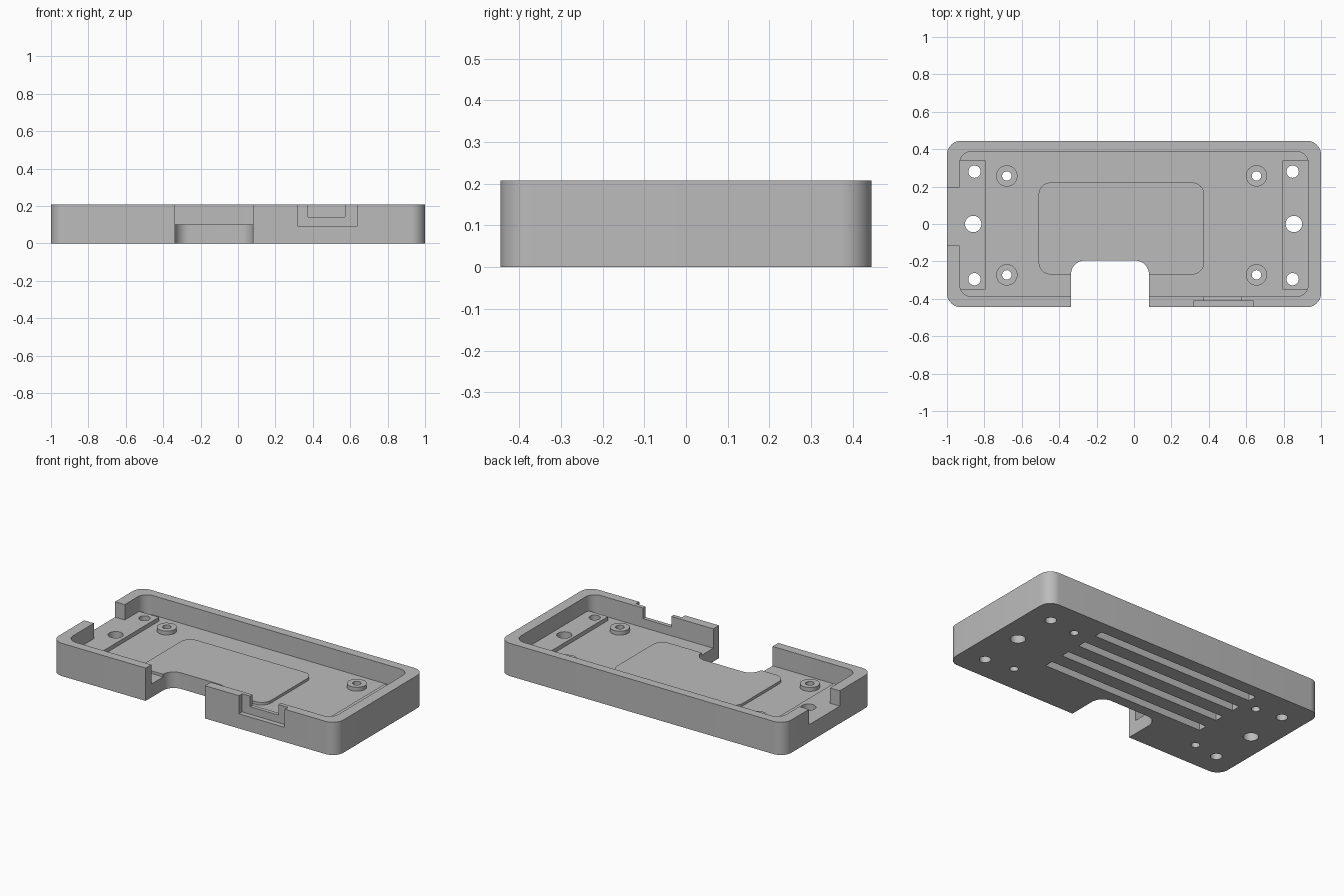
import bpy, bmesh, math

if "Cube" in bpy.data.objects:
    bpy.data.objects.remove(bpy.data.objects["Cube"])

metal = bpy.data.materials.new("plain grey")
metal.diffuse_color = (0.5, 0.5, 0.5, 1)
metal.use_nodes = True
metal.node_tree.nodes["Principled BSDF"].inputs["Base Color"].default_value = metal.diffuse_color


def prism(name, pts, z0, z1):
    """Extrude a closed outline from z0 to z1."""
    bm = bmesh.new()
    face = bm.faces.new([bm.verts.new((x, y, z0)) for x, y in pts])
    ext = bmesh.ops.extrude_face_region(bm, geom=[face])
    for v in ext["geom"]:
        if isinstance(v, bmesh.types.BMVert):
            v.co.z = z1
    bmesh.ops.recalc_face_normals(bm, faces=bm.faces)
    me = bpy.data.meshes.new(name)
    bm.to_mesh(me)
    bm.free()
    me.materials.append(metal)
    ob = bpy.data.objects.new(name, me)
    bpy.context.collection.objects.link(ob)
    return ob


def block(name, x0, x1, y0, y1, z0, z1, r=0.0, steps=10):
    """Box with optional rounded vertical corners."""
    if r == 0:
        return prism(name, [(x0, y0), (x1, y0), (x1, y1), (x0, y1)], z0, z1)
    pts = []
    centres = [(x1 - r, y1 - r), (x0 + r, y1 - r), (x0 + r, y0 + r), (x1 - r, y0 + r)]
    for q, (cx, cy) in enumerate(centres):
        for i in range(steps + 1):
            a = math.pi / 2 * (q + i / steps)
            pts.append((cx + r * math.cos(a), cy + r * math.sin(a)))
    return prism(name, pts, z0, z1)


def disc(name, x, y, r, z0, z1, n=32):
    return prism(name, [(x + r * math.cos(2 * math.pi * i / n),
                         y + r * math.sin(2 * math.pi * i / n)) for i in range(n)], z0, z1)


def combine(target, tool, op):
    """Apply a boolean and discard the helper."""
    tool.hide_render = True
    mod = target.modifiers.new("bool", 'BOOLEAN')
    mod.operation = op
    mod.solver = 'EXACT'
    mod.object = tool
    bpy.context.view_layer.objects.active = target
    bpy.ops.object.modifier_apply(modifier=mod.name)
    bpy.data.objects.remove(tool, do_unlink=True)


def cut(tool):
    combine(tray, tool, 'DIFFERENCE')


def add(tool):
    combine(tray, tool, 'UNION')


HEIGHT, FLOOR, PAD, SHELF = 0.208, 0.085, 0.102, 0.11
standoffs = [(x, y) for x in (-0.68, 0.655) for y in (0.257, -0.272)]

# outer shell and pocket
tray = block("enclosure_tray", -1, 1, -0.445, 0.445, 0, HEIGHT, 0.075)
cut(block("pocket", -0.932, 0.932, -0.388, 0.388, FLOOR, 0.4, 0.065))

# raised end shelves, centre pad and screw standoffs
add(block("left_shelf", -0.96, -0.793, -0.35, 0.34, 0.06, SHELF))
add(block("right_shelf", 0.793, 0.96, -0.35, 0.34, 0.06, SHELF))
add(block("centre_pad", -0.51, 0.375, -0.27, 0.222, 0.06, PAD, 0.065))
for x, y in standoffs:
    add(disc("standoff", x, y, 0.057, 0.06, SHELF))

# wall openings: left cable gap, front notch, stepped front port
cut(block("cable_gap", -1.1, -0.9, -0.115, 0.195, SHELF, 0.4))
cut(block("front_notch", -0.337, 0.08, -0.7, -0.195, -0.1, 0.4, 0.075))
cut(block("port_recess", 0.318, 0.64, -0.6, -0.413, 0.093, 0.4))
cut(block("port_opening", 0.375, 0.573, -0.5, -0.3, 0.141, 0.4))

# through holes
for x, y in standoffs:
    cut(disc("standoff_hole", x, y, 0.025, -0.1, 0.4))
for x in (-0.853, 0.848):
    for y in (0.28, -0.295):
        cut(disc("corner_hole", x, y, 0.033, -0.1, 0.4))
for x in (-0.86, 0.855):
    cut(disc("centre_hole", x, 0, 0.044, -0.1, 0.4))

# long blind grooves in the underside
for i in range(4):
    y = 0.335 - 0.145 * i
    cut(block("groove", -0.59, 0.543, y - 0.028, y + 0.028, -0.1, 0.045))

# smooth the round corners, keep the edges sharp
bpy.ops.object.select_all(action='DESELECT')
tray.select_set(True)
bpy.context.view_layer.objects.active = tray
bpy.ops.object.shade_smooth_by_angle(angle=math.radians(30))
